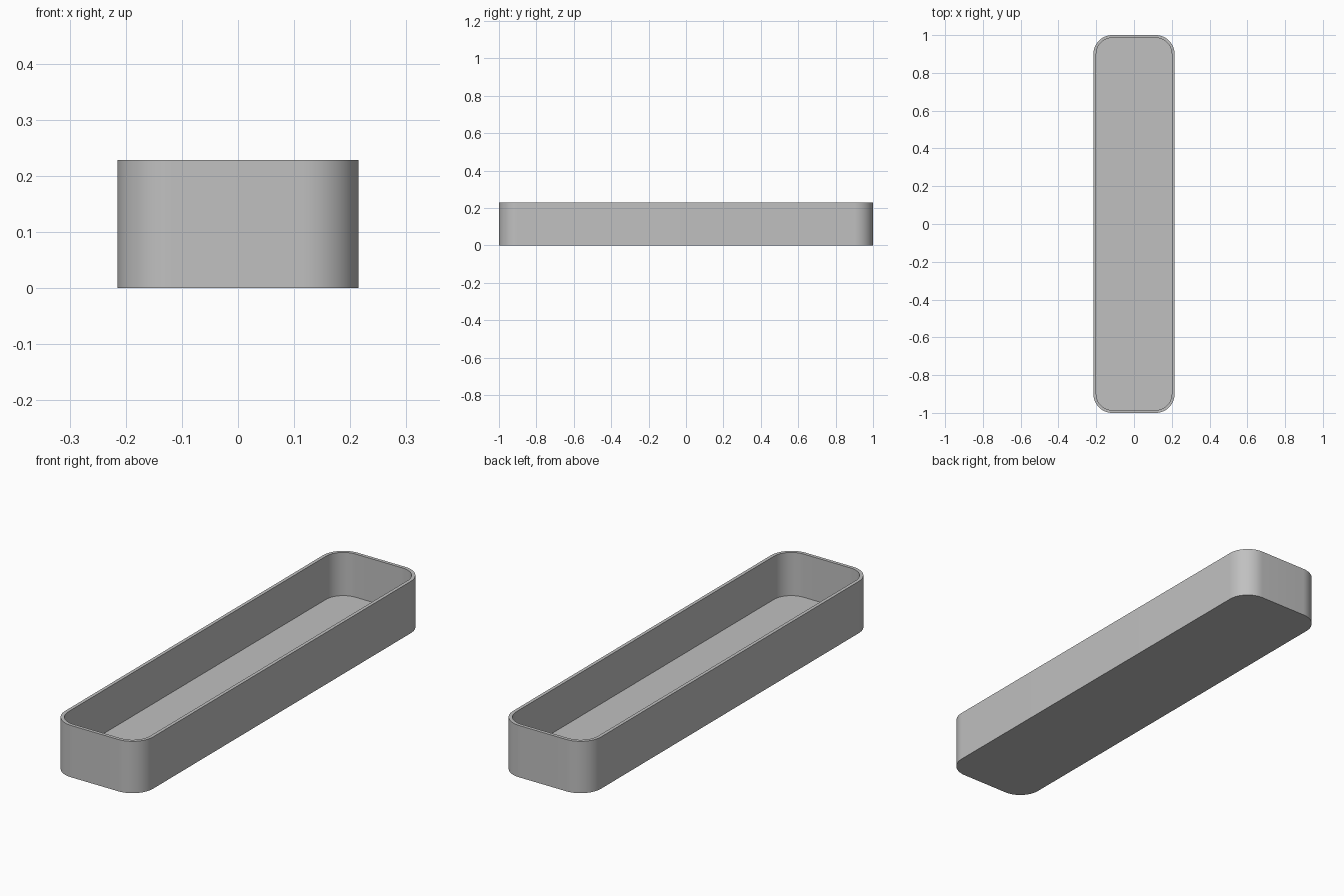
import bpy, bmesh, math

cube = bpy.data.objects.get("Cube")
if cube:
    bpy.data.objects.remove(cube, do_unlink=True)

HALF_X, HALF_Y, HEIGHT = 0.215, 1.0, 0.229
RADIUS, WALL, FLOOR = 0.1, 0.015, 0.038
STEPS = 16

grey = bpy.data.materials.new("plain grey")
grey.use_nodes = True
colour = (0.53, 0.53, 0.53, 1)
grey.diffuse_color = colour
grey.node_tree.nodes["Principled BSDF"].inputs["Base Color"].default_value = colour


def rounded_loop(bm, inset, z):
    """Ring of vertices round a rounded rectangle, counter-clockwise."""
    r = RADIUS - inset
    ring = []
    for quarter, (sx, sy) in enumerate([(1, 1), (-1, 1), (-1, -1), (1, -1)]):
        for i in range(STEPS + 1):
            a = (quarter + i / STEPS) * math.pi / 2
            ring.append(bm.verts.new((sx * (HALF_X - RADIUS) + r * math.cos(a),
                                      sy * (HALF_Y - RADIUS) + r * math.sin(a), z)))
    return ring


# Open tray: outer wall, rim, inner wall, then floor and underside
bm = bmesh.new()
rings = [rounded_loop(bm, inset, z) for inset, z in
         [(0, 0), (0, HEIGHT), (WALL, HEIGHT), (WALL, FLOOR)]]
for low, high in zip(rings, rings[1:]):
    for i in range(len(low)):
        j = (i + 1) % len(low)
        bm.faces.new((low[i], low[j], high[j], high[i]))
bm.faces.new(rings[-1])
bm.faces.new(rings[0][::-1])

mesh = bpy.data.meshes.new("tray")
bm.to_mesh(mesh)
bm.free()
mesh.materials.append(grey)
tray = bpy.data.objects.new("tray", mesh)
bpy.context.collection.objects.link(tray)

# Smooth corners with crisp rim and floor edges
bpy.ops.object.select_all(action='DESELECT')
tray.select_set(True)
bpy.context.view_layer.objects.active = tray
bpy.ops.object.shade_smooth_by_angle(angle=math.radians(30))
